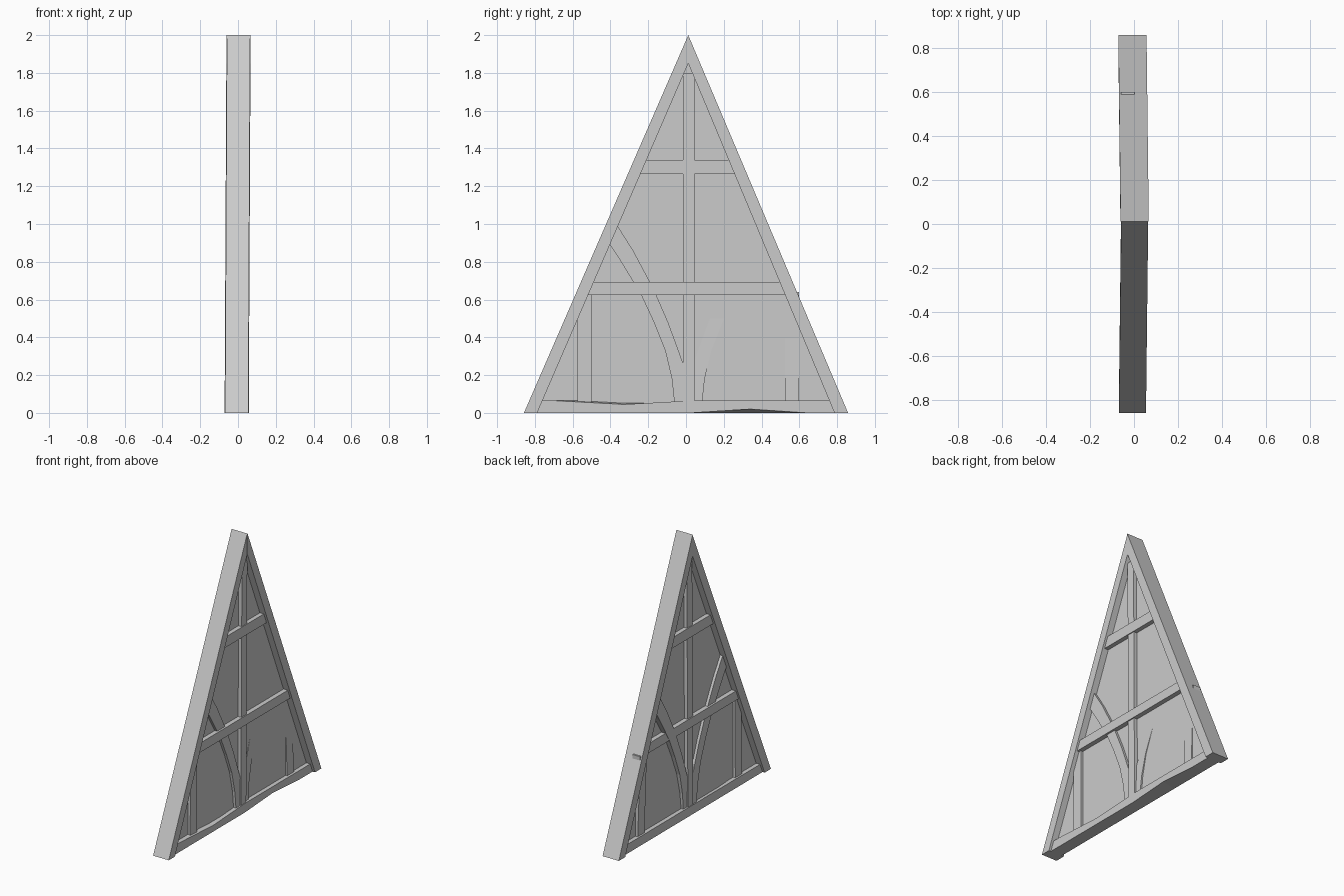
import bpy
import bmesh

cube = bpy.data.objects.get("Cube")
if cube:
    bpy.data.objects.remove(cube)

GREY = (0.6, 0.6, 0.6, 1)
grey = bpy.data.materials.new("plain grey")
grey.use_nodes = True
grey.diffuse_color = GREY
grey.node_tree.nodes["Principled BSDF"].inputs["Base Color"].default_value = GREY

MID = 0.012     # y of the ridge
HALF = 0.858    # half width of the gable
INNER = 1.85    # height of the inner apex


def finish(name, bm):
    """Lean the part slightly like the rest of the wall and make the object."""
    for v in bm.verts:
        v.co.x += 0.005 * v.co.z - 0.007
    bmesh.ops.recalc_face_normals(bm, faces=bm.faces)
    mesh = bpy.data.meshes.new(name)
    bm.to_mesh(mesh)
    bm.free()
    mesh.materials.append(grey)
    obj = bpy.data.objects.new(name, mesh)
    bpy.context.collection.objects.link(obj)
    return obj


def slab(name, rows, half, lean=0.0):
    """Solid of half-thickness `half` from rows of (y, z) edge pairs.
    `lean` shifts x per unit of height."""
    bm = bmesh.new()
    rings = []
    for (ya, za), (yb, zb) in rows:
        corners = [(half, ya, za), (half, yb, zb), (-half, yb, zb), (-half, ya, za)]
        rings.append([bm.verts.new((x + lean * z, y, z)) for x, y, z in corners])
    for a, b in zip(rings, rings[1:]):
        for i in range(4):
            j = (i + 1) % 4
            bm.faces.new((a[i], a[j], b[j], b[i]))
    bm.faces.new(rings[0])
    bm.faces.new(rings[-1])
    return finish(name, bm)


def mirrored(rows):
    return [[(2 * MID - y, z) for y, z in row] for row in rows]


def inner_y(z):
    """Distance from the ridge line to a point inside the rafter at height z."""
    return 0.80 * (1 - z / INNER) + 0.02


def beam(name, low, high, half):
    slab(name, [[(MID - inner_y(low), low), (MID - inner_y(high), high)],
                [(MID + inner_y(low), low), (MID + inner_y(high), high)]], half)


# Infill panel
slab("infill_panel", [[(MID - 0.80, 0.03), (MID + 0.80, 0.03)],
                      [(MID - 0.01, 1.88), (MID + 0.01, 1.88)]], 0.015)

# Rafters
rafter = [[(-HALF, 0), (-0.788, 0)], [(MID, 2), (MID, INNER)]]
slab("right_rafter", rafter, 0.0615)
right_feet = [[(HALF, 0), (0.786, 0)], [(MID, 2), (MID, INNER)]]
slab("left_rafter", right_feet, 0.064)

# Cross beams and centre post
beam("collar_beam", 1.265, 1.34, 0.046)
beam("middle_beam", 0.625, 0.692, 0.048)
slab("centre_post", [[(-0.015, 0.04), (0.045, 0.04)],
                     [(-0.015, 1.8), (0.045, 1.8)]], 0.04)

# Studs
stud = [[(-0.575, 0.04), (-0.5, 0.04)], [(-0.575, 0.64), (-0.5, 0.64)]]
slab("right_stud", stud, 0.032)
slab("left_stud", mirrored(stud), 0.03, lean=-0.038)

# Curved braces
brace = [[(-0.06, 0.04), (0.01, 0.04)],
         [(-0.075, 0.18), (-0.001, 0.22)],
         [(-0.11, 0.33), (-0.045, 0.345)],
         [(-0.17, 0.48), (-0.095, 0.48)],
         [(-0.24, 0.63), (-0.16, 0.63)],
         [(-0.28, 0.695), (-0.192, 0.695)],
         [(-0.35, 0.81), (-0.28, 0.86)],
         [(-0.425, 0.925), (-0.375, 1.01)]]
slab("right_brace", brace, 0.034)
slab("left_brace", mirrored(brace), 0.03, lean=-0.03)

# Worn sill: front upper edge dips on one half, lower edge is hollowed on the other
bm = bmesh.new()
rings = []
for y, dip, rise in [(-0.80, 0, 0), (-0.7, 0, 0), (-0.33, 0.02, 0), (0.03, 0, 0),
                     (0.34, 0, 0.02), (0.64, 0, 0), (0.80, 0, 0)]:
    corners = [(0.045, 0 + rise), (0.045, 0.065 - dip), (-0.045, 0.065), (-0.045, 0)]
    rings.append([bm.verts.new((x, y, z)) for x, z in corners])
for a, b in zip(rings, rings[1:]):
    for i in range(4):
        j = (i + 1) % 4
        bm.faces.new((a[i], a[j], b[j], b[i]))
bm.faces.new(rings[0])
bm.faces.new(rings[-1])
finish("sill_beam", bm)
